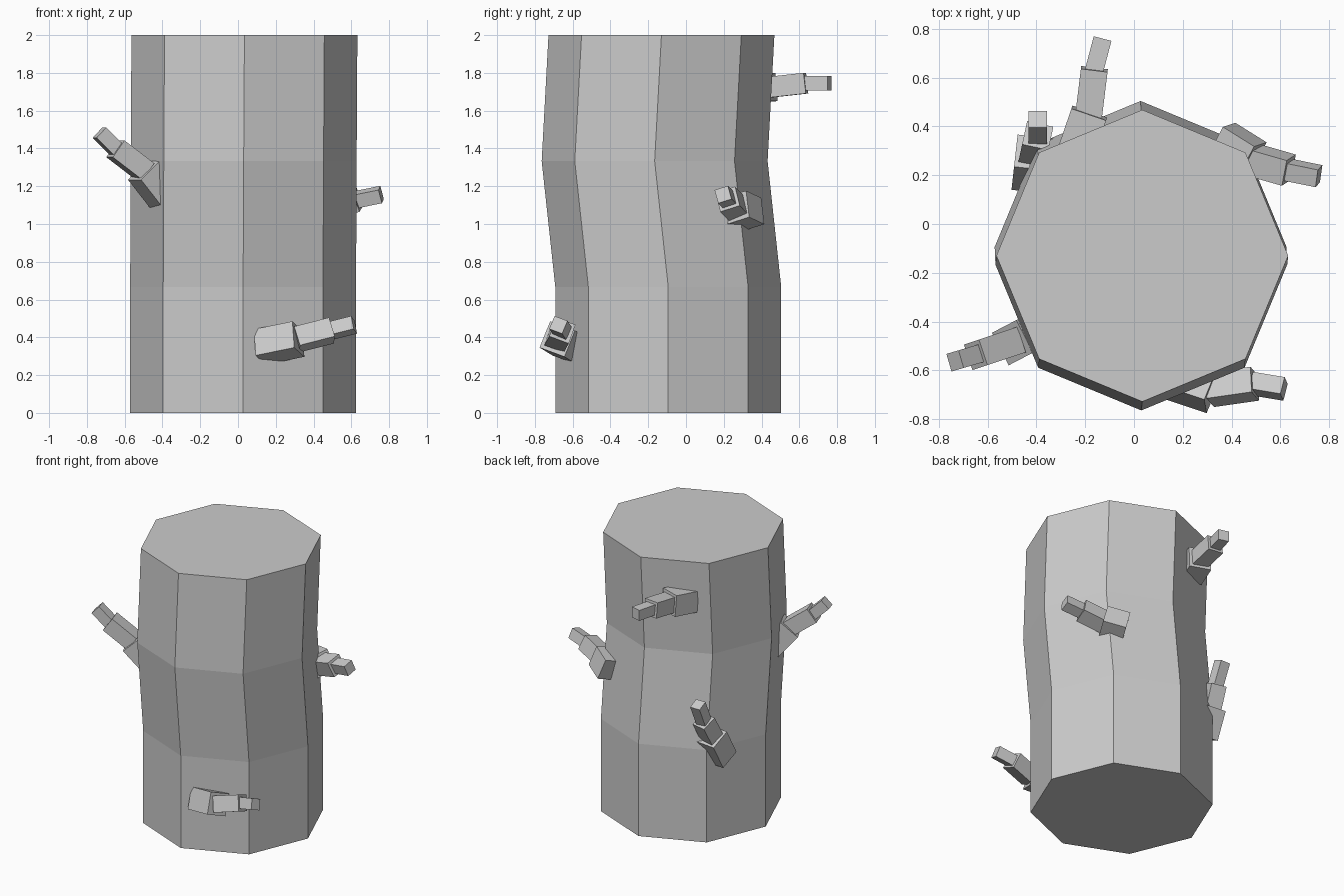
import bpy, bmesh, math
from mathutils import Vector, Matrix

if "Cube" in bpy.data.objects:
    bpy.data.objects.remove(bpy.data.objects["Cube"])


def finish(name, bm):
    bmesh.ops.recalc_face_normals(bm, faces=bm.faces)
    mesh = bpy.data.meshes.new(name)
    bm.to_mesh(mesh)
    bm.free()
    obj = bpy.data.objects.new(name, mesh)
    bpy.context.collection.objects.link(obj)
    return obj


# Trunk: four octagonal rings along a slightly crooked axis
bm = bmesh.new()
rings = []
for cx, cy, z in [(0.027, -0.094, 0), (0.027, -0.094, 0.667),
                  (0.03, -0.166, 1.333), (0.034, -0.13, 2)]:
    rings.append([bm.verts.new((cx + 0.598 * math.cos(k * math.pi / 4),
                                cy + 0.598 * math.sin(k * math.pi / 4), z))
                  for k in range(8)])
for lo, hi in zip(rings, rings[1:]):
    for k in range(8):
        j = (k + 1) % 8
        bm.faces.new((lo[k], lo[j], hi[j], hi[k]))
bm.faces.new(rings[0][::-1])
bm.faces.new(rings[-1])
finish("trunk", bm)


# Twig: three square blocks of shrinking size along a bent path
def twig(name, path, up):
    bm = bmesh.new()
    pts = [Vector(p) for p in path]
    for a, b, size in zip(pts, pts[1:], (0.15, 0.11, 0.075)):
        d = (b - a).normalized()
        side = Vector(up).cross(d).normalized()
        top = d.cross(side)
        rot = Matrix((side, top, d)).transposed().to_4x4()
        mat = (Matrix.Translation((a + b) / 2) @ rot
               @ Matrix.Diagonal((size, size, (b - a).length + 0.01, 1)))
        bmesh.ops.create_cube(bm, size=1, matrix=mat)
    finish(name, bm)


twig("twig_back", [(-0.24, 0.29, 1.71), (-0.185, 0.45, 1.725),
                   (-0.163, 0.63, 1.745), (-0.13, 0.755, 1.745)], (0, 0, 1))
twig("twig_left", [(-0.37, -0.42, 1.12), (-0.495, -0.485, 1.28),
                   (-0.645, -0.535, 1.395), (-0.73, -0.56, 1.48)], (0, 0, 1))
twig("twig_front", [(0.12, -0.615, 0.35), (0.315, -0.68, 0.39),
                    (0.49, -0.655, 0.435), (0.61, -0.675, 0.465)], (0, 0.35, 0.94))
twig("twig_right", [(0.36, 0.34, 1.05), (0.48, 0.265, 1.085),
                    (0.63, 0.222, 1.13), (0.753, 0.197, 1.155)], (0, -0.3, 0.95))
twig("twig_back_left", [(-0.42, 0.2, 0.58), (-0.41, 0.29, 0.75),
                        (-0.395, 0.36, 0.885), (-0.395, 0.427, 1.03)], (0, 0, 1))
